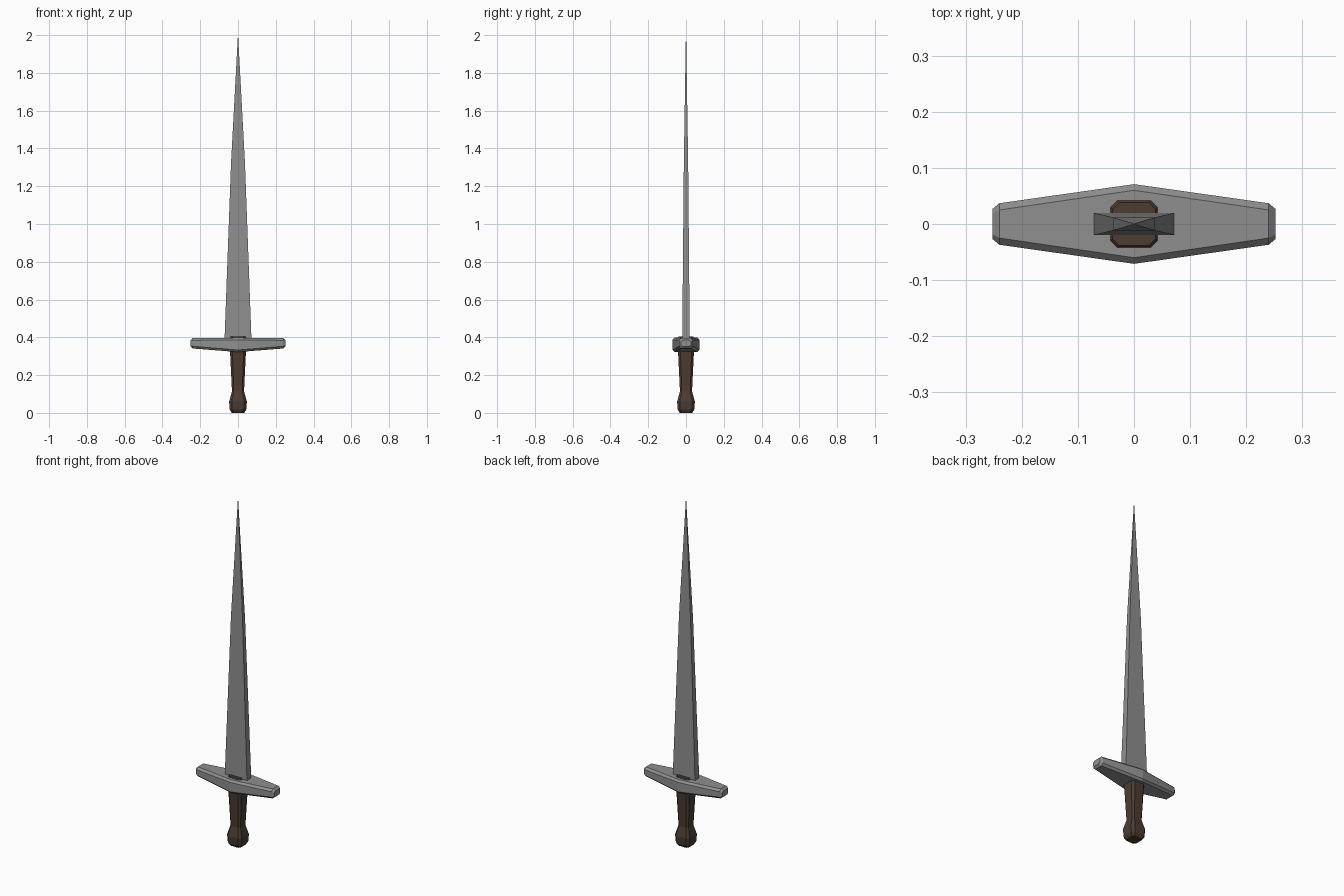
import bpy, bmesh

if "Cube" in bpy.data.objects:
    bpy.data.objects.remove(bpy.data.objects["Cube"])

STEEL = (0.275, 0.275, 0.275, 1)
LEATHER = (0.07, 0.045, 0.033, 1)


def section(u, lo, hi, c):
    """Rectangle (half width u, from lo to hi), corners cut by c."""
    if c == 0:
        return [(-u, lo), (u, lo), (u, hi), (-u, hi)]
    return [(-u + c, lo), (u - c, lo), (u, lo + c), (u, hi - c),
            (u - c, hi), (-u + c, hi), (-u, hi - c), (-u, lo + c)]


def loft(name, rings, place, color):
    """Skin a list of (position, half width, lo, hi, chamfer) sections."""
    bm = bmesh.new()
    loops = [[bm.verts.new(place(t, a, b)) for a, b in section(*s)]
             for t, *s in rings]
    n = len(loops[0])
    for l0, l1 in zip(loops, loops[1:]):
        for i in range(n):
            j = (i + 1) % n
            bm.faces.new((l0[i], l0[j], l1[j], l1[i]))
    bm.faces.new(loops[0])
    bm.faces.new(loops[-1])
    bmesh.ops.recalc_face_normals(bm, faces=bm.faces)
    me = bpy.data.meshes.new(name)
    bm.to_mesh(me)
    bm.free()
    ob = bpy.data.objects.new(name, me)
    bpy.context.collection.objects.link(ob)
    mat = bpy.data.materials.new(name + "_material")
    mat.diffuse_color = color
    mat.use_nodes = True
    mat.node_tree.nodes["Principled BSDF"].inputs["Base Color"].default_value = mat.diffuse_color
    me.materials.append(mat)
    return ob


def along_z(t, a, b):
    return (a, b, t)


def along_x(t, a, b):
    return (t, a, b)


# Blade: flat rectangular section tapering to a fine point
loft("blade", [(z, w, -d, d, 0) for z, w, d in
               [(0.37, 0.072, 0.02), (1.32, 0.037, 0.0115), (2.0, 0.0005, 0.0008)]],
     along_z, STEEL)

# Crossguard: widest in the middle, chamfered along its length and at the tips
half = [(0.24, 0.037, 0.341, 0.396, 0.012), (0.252, 0.027, 0.352, 0.385, 0.008)]
loft("crossguard",
     [(-x, *s) for x, *s in reversed(half)] + [(0, 0.071, 0.322, 0.398, 0.011)]
     + [(x, *s) for x, *s in half], along_x, STEEL)

# Grip with swollen pommel, its top just showing above the guard
loft("grip", [(z, r, -r, r, r * 0.3) for z, r in
              [(0.0, 0.033), (0.018, 0.044), (0.06, 0.047), (0.115, 0.032),
               (0.32, 0.042), (0.395, 0.044), (0.404, 0.038)]],
     along_z, LEATHER)
